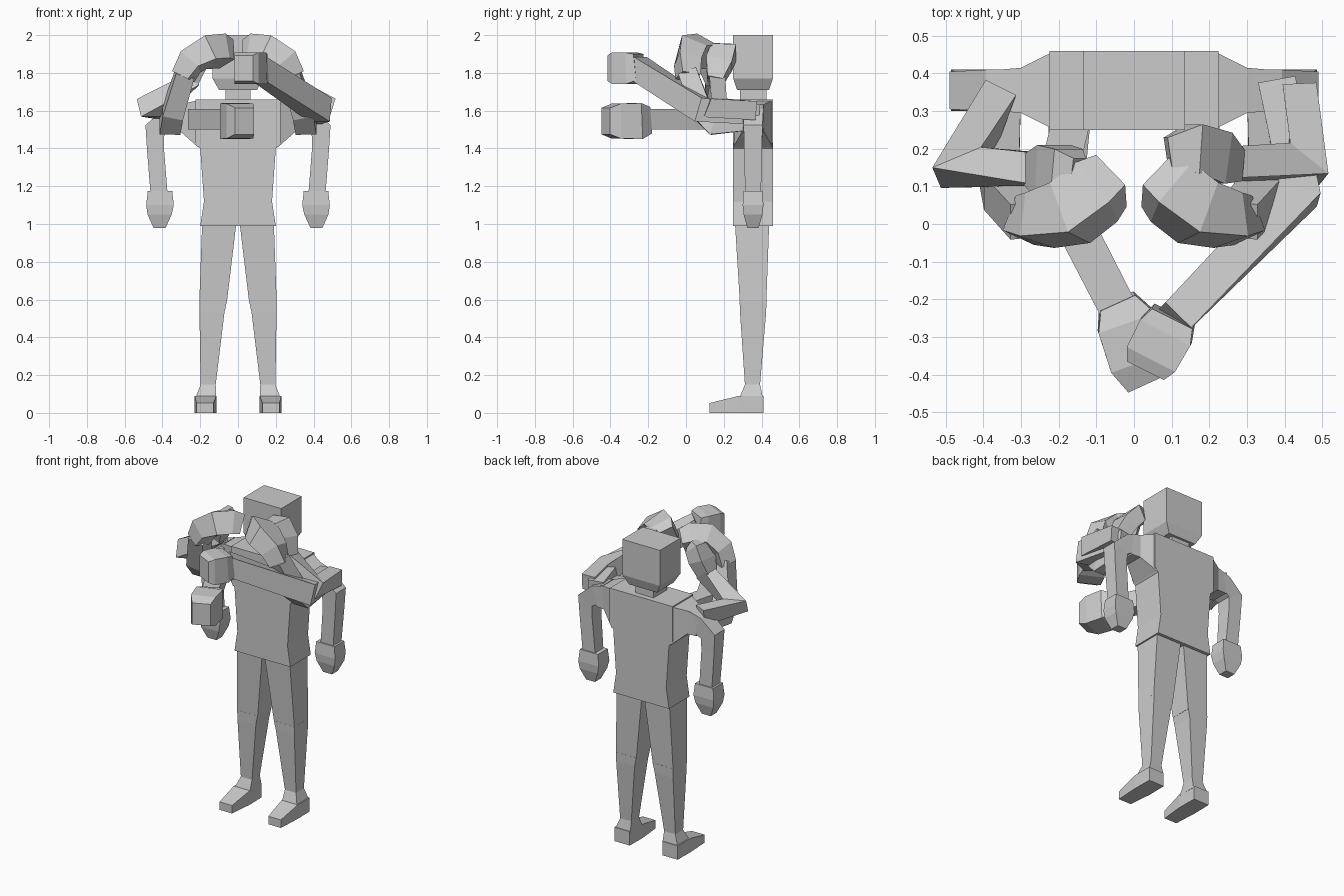
import bpy, bmesh
from mathutils import Vector


def loft(name, sections, ref, s=1, flat=None):
    """Four-sided loft; each section is (x, y, z, half width, half depth along ref)."""
    pts = [Vector((s * q[0], q[1], q[2])) for q in sections]
    bm = bmesh.new()
    rings = []
    for i, (p, q) in enumerate(zip(pts, sections)):
        a = (p - pts[i - 1]).normalized() if i else None
        b = (pts[i + 1] - p).normalized() if i < len(pts) - 1 else None
        t = Vector(flat) if flat else ((a or b) + (b or a)).normalized()
        side = t.cross(Vector(ref)).normalized()
        up = side.cross(t).normalized()
        rings.append([bm.verts.new(p + side * (u * q[3]) + up * (v * q[4]))
                      for u, v in ((-1, -1), (1, -1), (1, 1), (-1, 1))])
    for r0, r1 in zip(rings, rings[1:]):
        for k in range(4):
            bm.faces.new((r0[k], r0[(k + 1) % 4], r1[(k + 1) % 4], r1[k]))
    bm.faces.new(rings[0][::-1])
    bm.faces.new(rings[-1])
    return finish(name, bm)


def extrude(name, profile, lo, hi):
    """Extrude an x,z profile along y."""
    bm = bmesh.new()
    f = bm.faces.new([bm.verts.new((x, lo, z)) for x, z in profile])
    ext = bmesh.ops.extrude_face_region(bm, geom=[f])['geom']
    bmesh.ops.translate(bm, vec=(0, hi - lo, 0),
                        verts=[g for g in ext if isinstance(g, bmesh.types.BMVert)])
    return finish(name, bm)


def finish(name, bm):
    bmesh.ops.recalc_face_normals(bm, faces=bm.faces[:])
    me = bpy.data.meshes.new(name)
    bm.to_mesh(me)
    bm.free()
    ob = bpy.data.objects.new(name, me)
    bpy.context.collection.objects.link(ob)
    return ob


X, Y, Z = (1, 0, 0), (0, 1, 0), (0, 0, 1)

# Torso, neck and boxy head
half = [(0.2, 0.99), (0.18, 1.12), (0.20, 1.40), (0.225, 1.43), (0.225, 1.66)]
extrude("torso", half + [(-x, z) for x, z in half[::-1]], 0.25, 0.46)
loft("neck", [(0, .355, 1.64, .065, .07), (0, .355, 1.75, .065, .07)], Y)
loft("head", [(0, .355, 1.71, .10, .085), (0, .355, 1.77, .135, .105),
              (0, .355, 2.0, .135, .105)], Y)

for s, tag in ((-1, "left"), (1, "right")):
    # Legs with a small step at the knee
    loft("thigh_" + tag, [(.10, .35, .995, .09, .09), (.132, .355, .585, .073, .07)],
         Y, s, Z)
    loft("shin_" + tag, [(.132, .355, .59, .073, .071), (.138, .355, .53, .066, .069),
                         (.158, .352, .15, .04, .04), (.17, .345, .08, .055, .062)],
         Y, s, Z)
    # Wedge foot, narrowing at the toe
    loft("foot_" + tag, [(.172, .41, .045, .055, .045), (.172, .28, .045, .057, .045),
                         (.175, .125, .026, .045, .026)], Z, s, Y)
    # Flared shoulder, then hanging arm and hand
    loft("shoulder_" + tag, [(.21, .355, 1.53, .125, .105), (.30, .355, 1.56, .075, .06),
                             (.36, .355, 1.55, .065, .055)], Y, s, X)
    loft("hanging_arm_" + tag, [(.30, .355, 1.565, .07, .057), (.37, .355, 1.555, .058, .055),
                                (.44, .355, 1.50, .055, .05),
                                (.437, .355, 1.40, .045, .047),
                                (.418, .355, 1.16, .045, .042)], Y, s)
    loft("hanging_hand_" + tag, [(.413, .355, 1.175, .065, .05), (.413, .355, 1.10, .073, .055),
                                 (.415, .355, 1.05, .064, .05),
                                 (.415, .355, .98, .032, .03)], Y, s, Z)
    # Tall raised arm with fist in front of the face
    loft("raised_arm_" + tag, [(.35, .37, 1.56, .06, .05), (.36, .15, 1.535, .065, .055),
                               (.345, .09, 1.59, .055, .055),
                               (.28, .01, 1.80, .05, .05)], X, s)
    loft("raised_fist_" + tag, [(.29, .01, 1.78, .05, .05), (.25, .01, 1.86, .06, .062),
                                (.17, .03, 1.91, .075, .07), (.10, .085, 1.915, .075, .07),
                                (.06, .115, 1.90, .06, .06)], (.3 * s, .3, 1), s)

# Folded arms with elbows out and tilted hands
loft("folded_arm_left", [(-.355, .36, 1.60, .045, .05), (-.46, .15, 1.615, .07, .055),
                         (-.23, .145, 1.77, .042, .042)], Z)
loft("folded_hand_left", [(-.25, .145, 1.76, .045, .042), (-.215, .14, 1.84, .05, .07),
                          (-.18, .13, 1.91, .05, .07), (-.15, .125, 1.93, .03, .05)], Y)
loft("folded_arm_right", [(.44, .37, 1.60, .045, .05), (.45, .155, 1.615, .065, .055),
                          (.23, .165, 1.77, .042, .042)], Z)
loft("folded_hand_right", [(.25, .155, 1.76, .045, .042), (.21, .175, 1.85, .05, .07),
                           (.155, .20, 1.91, .05, .065), (.09, .19, 1.92, .035, .04)], Y)

# Forward arm reaching from the chest, with fist
loft("forward_arm_low", [(-.165, .28, 1.555, .05, .055), (-.21, .10, 1.555, .055, .055),
                         (-.04, -.23, 1.555, .05, .055)], Z)
loft("forward_fist_low", [(-.045, -.205, 1.55, .05, .07), (-.02, -.26, 1.545, .08, .095),
                          (.01, -.37, 1.545, .075, .092), (.035, -.425, 1.545, .055, .07)], Z)

# Forward arm crossing upward from the other side, with fist
loft("forward_arm_high", [(.38, .38, 1.58, .05, .055), (.435, .08, 1.605, .058, .065),
                          (.10, -.26, 1.83, .048, .06)], Z)
loft("forward_fist_high", [(.105, -.245, 1.83, .06, .07), (.085, -.285, 1.825, .075, .083),
                           (.045, -.36, 1.825, .072, .083), (.03, -.39, 1.825, .055, .068)], Z)
